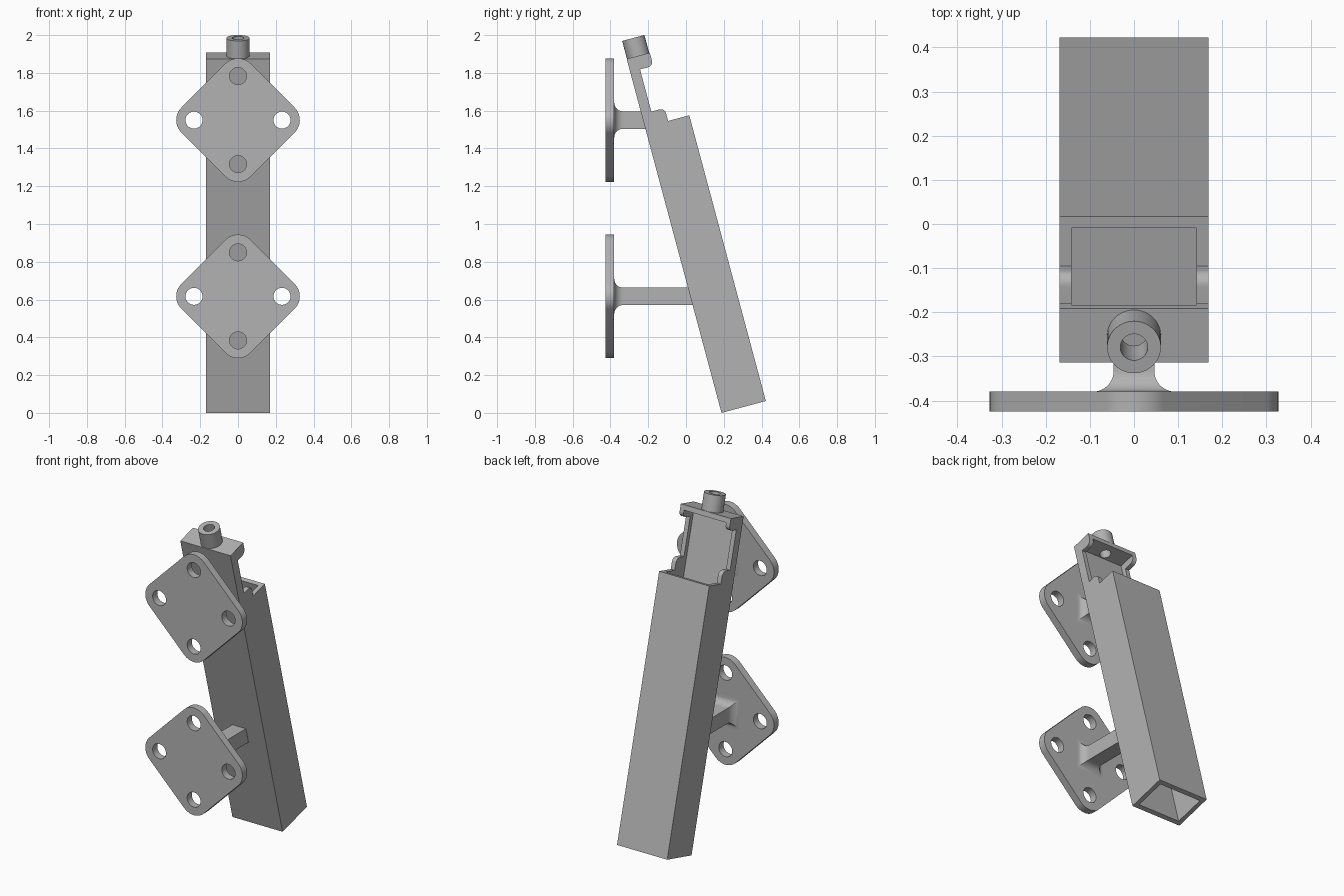
import bpy, bmesh, math
from mathutils import Matrix

if "Cube" in bpy.data.objects:
    bpy.data.objects.remove(bpy.data.objects["Cube"])

grey = bpy.data.materials.new("plain grey")
grey.diffuse_color = (0.45, 0.45, 0.45, 1)
grey.use_nodes = True
grey.node_tree.nodes["Principled BSDF"].inputs["Base Color"].default_value = grey.diffuse_color

TILT = math.radians(15)
BASE_Y = 0.188
TILTED = Matrix.Translation((0, BASE_Y, 0)) @ Matrix.Rotation(TILT, 4, 'X')


def finish(bm, name, matrix=Matrix()):
    bmesh.ops.recalc_face_normals(bm, faces=bm.faces)
    bm.transform(matrix)
    mesh = bpy.data.meshes.new(name)
    bm.to_mesh(mesh)
    bm.free()
    mesh.materials.append(grey)
    ob = bpy.data.objects.new(name, mesh)
    bpy.context.collection.objects.link(ob)
    return ob


def prism(name, pts, offset, matrix=Matrix()):
    """Extrude a closed 3D outline by an offset vector."""
    bm = bmesh.new()
    face = bm.faces.new([bm.verts.new(p) for p in pts])
    ext = bmesh.ops.extrude_face_region(bm, geom=[face])
    verts = [g for g in ext['geom'] if isinstance(g, bmesh.types.BMVert)]
    bmesh.ops.translate(bm, verts=verts, vec=offset)
    if face.is_valid and len([f for f in face.edges[0].link_faces]) < 2:
        bm.faces.new(face.verts)
    return finish(bm, name, matrix)


def cylinder(name, r, depth, matrix):
    bm = bmesh.new()
    bmesh.ops.create_cone(bm, cap_ends=True, segments=48, radius1=r, radius2=r, depth=depth)
    return finish(bm, name, matrix)


def select(ob):
    bpy.ops.object.select_all(action='DESELECT')
    ob.select_set(True)
    bpy.context.view_layer.objects.active = ob


def cut(ob, cutter):
    mod = ob.modifiers.new("cut", 'BOOLEAN')
    mod.operation = 'DIFFERENCE'
    mod.solver = 'EXACT'
    mod.object = cutter
    select(ob)
    bpy.ops.object.modifier_apply(modifier=mod.name)


def smooth(ob):
    select(ob)
    bpy.ops.object.shade_smooth_by_angle(angle=math.radians(30))


def arc(cx, cy, r, a0, a1, n):
    return [(cx + r * math.cos(math.radians(a0 + (a1 - a0) * i / n)),
             cy + r * math.sin(math.radians(a0 + (a1 - a0) * i / n))) for i in range(n + 1)]


# Tube: side profile (depth, height along tube) with the rear window notch
R = 0.03
profile = [(0, 0), (0.243, 0), (0.243, 1.566), (0.127, 1.566)]
profile += arc(0.127 - R, 1.637 - R, R, 0, 90, 8)
profile += [(0.054, 1.637), (0.054, 1.868)]
profile += arc(0.127 - R, 1.868 + R, R, -90, 0, 8)
profile += [(0.127, 1.94), (0, 1.94)]
tube = prism("tube", [(-0.169, u, v) for u, v in profile], (0.338, 0, 0), TILTED)

# Hollow inside, open at the bottom and at the window
bore = prism("bore_cutter", [(x, u, -0.1) for x, u in
             ((-0.142, 0.027), (0.142, 0.027), (0.142, 0.216), (-0.142, 0.216))],
             (0, 0, 2.01), TILTED)
cut(tube, bore)

# Neck on top with a through hole
NECK_U = 0.0625
neck = cylinder("neck", 0.061, 0.108, TILTED @ Matrix.Translation((0, NECK_U, 1.984)))
hole = cylinder("neck_hole_cutter", 0.031, 0.4, TILTED @ Matrix.Translation((0, NECK_U, 2.0)))
cut(tube, hole)
cut(neck, hole)
cutters = [bore, hole]

# Two wall mounts: rounded diamond plate with four holes, plus a flared post
HOLE_D, CORNER_R = 0.233, 0.094
for label, zc in (("lower", 0.617), ("upper", 1.55)):
    outline = []
    for k in range(4):
        a = math.radians(90 * k)
        outline += arc(HOLE_D * math.cos(a), HOLE_D * math.sin(a), CORNER_R,
                       90 * k - 45, 90 * k + 45, 14)
    plate = prism(label + "_plate", [(x, -0.425, zc + z) for x, z in outline], (0, 0.045, 0))
    for k in range(4):
        a = math.radians(90 * k)
        pos = Matrix.Translation((HOLE_D * math.cos(a), -0.4, zc + HOLE_D * math.sin(a)))
        c = cylinder("hole_cutter", 0.045, 0.2, pos @ Matrix.Rotation(math.pi / 2, 4, 'X'))
        cut(plate, c)
        cutters.append(c)
    smooth(plate)

    # Post: square section, concave flare at the plate, end cut to the tube slope
    H, F = 0.046, 0.047
    sections = [(-0.385, H + F)]
    sections += [(-0.38 + F - F * math.cos(t), H + F - F * math.sin(t))
                 for t in [math.pi / 2 * i / 10 for i in range(11)]]
    bm = bmesh.new()
    rings = []
    for y, h in sections + [(None, H)]:
        ring = []
        for sx, sz in ((-1, -1), (1, -1), (1, 1), (-1, 1)):
            z = zc + sz * h
            yy = BASE_Y - math.tan(TILT) * z + 0.012 if y is None else y
            ring.append(bm.verts.new((sx * h, yy, z)))
        rings.append(ring)
    for r0, r1 in zip(rings, rings[1:]):
        for i in range(4):
            j = (i + 1) % 4
            bm.faces.new((r0[i], r0[j], r1[j], r1[i]))
    bm.faces.new(rings[0])
    bm.faces.new(rings[-1])
    smooth(finish(bm, label + "_post"))

smooth(tube)
smooth(neck)
for c in cutters:
    bpy.data.objects.remove(c, do_unlink=True)
